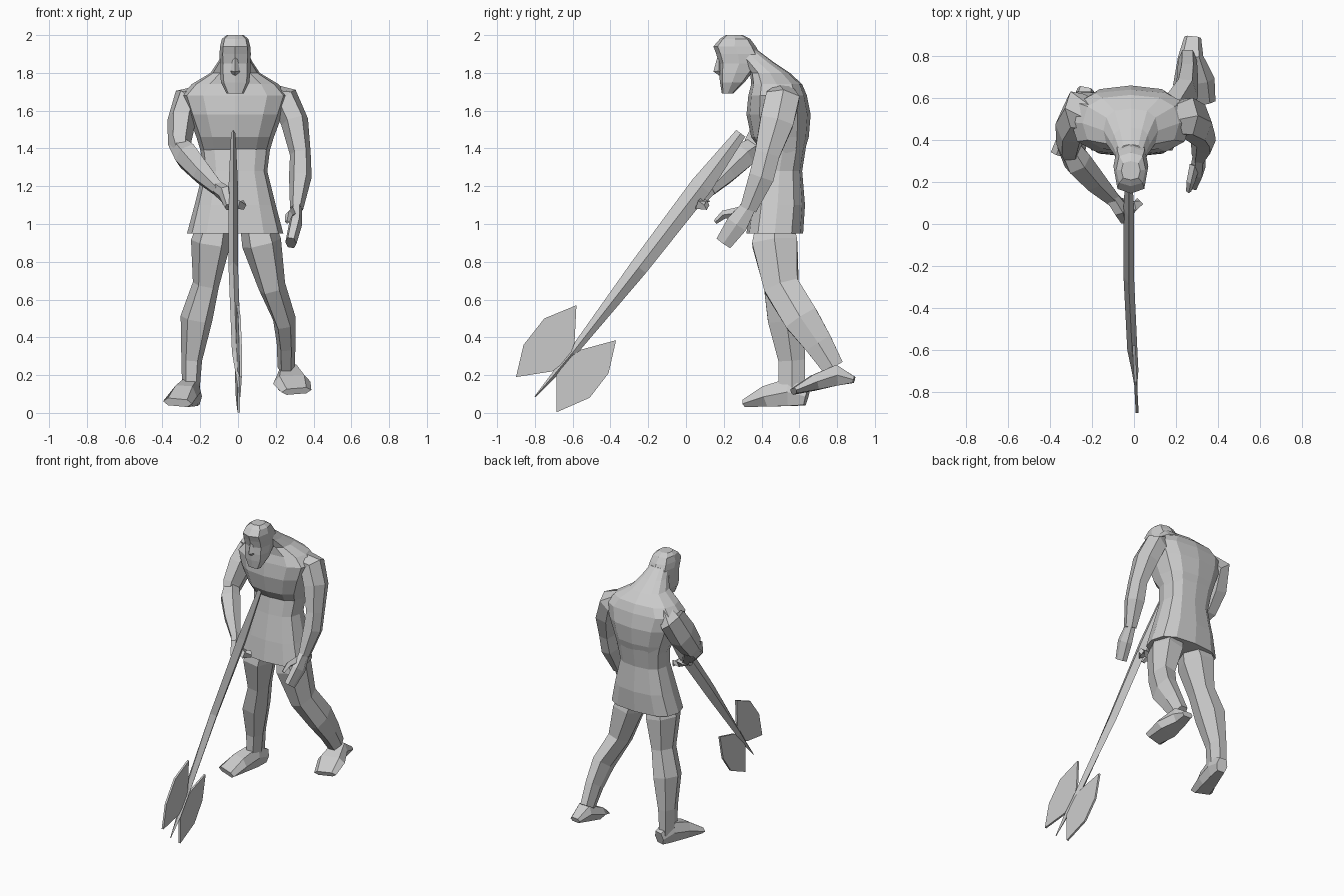
import bpy
import bmesh
import math
from mathutils import Vector

default_cube = bpy.data.objects.get("Cube")
if default_cube:
    bpy.data.objects.remove(default_cube, do_unlink=True)

# One plain stone colour for the whole figure
stone_grey = bpy.data.materials.new("stone_grey")
stone_grey.use_nodes = True
colour = (.6, .6, .6, 1)
stone_grey.diffuse_color = colour
stone_grey.node_tree.nodes["Principled BSDF"].inputs["Base Color"].default_value = colour


def finish(name, bm):
    """Turn a bmesh into a flat shaded object."""
    bmesh.ops.recalc_face_normals(bm, faces=bm.faces)
    mesh = bpy.data.meshes.new(name)
    bm.to_mesh(mesh)
    bm.free()
    mesh.materials.append(stone_grey)
    model_part = bpy.data.objects.new(name, mesh)
    bpy.context.collection.objects.link(model_part)
    return model_part


def bridge(bm, low, high):
    """Join two matching loops of vertices with quads."""
    for i in range(len(low)):
        bm.faces.new((low[i - 1], low[i], high[i], high[i - 1]))


def skin(name, frames, sides, boxy):
    """Bridge rings given as (centre, u axis, v axis) and cap both ends."""
    bm = bmesh.new()
    rings = []

    def squared(value):
        return math.copysign(abs(value) ** boxy, value)

    for centre, u, v in frames:
        ring = []
        for i in range(sides):
            angle = math.tau * i / sides
            offset = u * squared(math.cos(angle)) + v * squared(math.sin(angle))
            ring.append(bm.verts.new(centre + offset))
        rings.append(ring)
    for low, high in zip(rings, rings[1:]):
        bridge(bm, low, high)
    bm.faces.new(rings[0])
    bm.faces.new(rings[-1])
    return finish(name, bm)


def limb(name, rings, sides=6, boxy=.85):
    """Sweep rings (x, y, z, side radius, depth radius) along their path."""
    points = [Vector(ring[:3]) for ring in rings]
    frames = []
    for i, ring in enumerate(rings):
        before, after = points[max(i - 1, 0)], points[min(i + 1, len(points) - 1)]
        along = (after - before).normalized()
        side = Vector((1, 0, 0))
        side = (side - along * side.dot(along)).normalized()
        frames.append((points[i], side * ring[3], along.cross(side) * ring[4]))
    return skin(name, frames, sides, boxy)


def stack(name, levels, sides=8, boxy=.8, x=-.015):
    """Stack level rings (height, half width, front, back)."""
    frames = []
    for z, half, front, back in levels:
        centre = Vector((x, (front + back) / 2, z))
        frames.append((centre, Vector((half, 0, 0)), Vector((0, (back - front) / 2, 0))))
    return skin(name, frames, sides, boxy)


def plate(name, outline, thickness):
    """Thin upright plate from a convex (y, z) outline, leaning slightly sideways."""
    bm = bmesh.new()
    near, far = ([bm.verts.new((offset - .03 - .05 * y, y, z)) for y, z in outline]
                 for offset in (-thickness / 2, thickness / 2))
    bridge(bm, near, far)
    bm.faces.new(near)
    bm.faces.new(far)
    return finish(name, bm)


# Body: flared tunic, waist, chest ledge, hunched back and neck
stack("tunic", [
    (.95, .255, .32, .62),
    (1.1, .215, .34, .63),
    (1.28, .17, .375, .615),
    (1.44, .19, .4, .64),
], sides=12, boxy=.75)
stack("chest", [
    (1.36, .175, .42, .62),
    (1.46, .205, .345, .65),
    (1.58, .25, .32, .66),
    (1.68, .285, .33, .64),
    (1.74, .23, .345, .615),
    (1.8, .13, .34, .55),
    (1.86, .09, .3, .46),
    (1.92, .06, .25, .38),
], sides=12, boxy=.75)

# Head: beard, jaw, brow and crown
stack("head", [
    (1.69, .045, .19, .25),
    (1.75, .075, .18, .31),
    (1.8, .08, .175, .35),
    (1.85, .08, .175, .39),
    (1.9, .083, .16, .39),
    (1.94, .08, .145, .37),
    (1.98, .07, .18, .34),
    (2, .045, .21, .3),
], boxy=.65)
limb("nose", [
    (-.015, .175, 1.88, .012, .01),
    (-.015, .175, 1.81, .025, .03),
    (-.015, .185, 1.79, .015, .01),
], sides=4)

# Hanging arm
limb("left_arm", [
    (.15, .5, 1.7, .05, .07),
    (.25, .51, 1.66, .075, .1),
    (.3, .48, 1.54, .073, .1),
    (.33, .43, 1.37, .055, .075),
    (.33, .4, 1.25, .06, .075),
    (.31, .33, 1.08, .035, .05),
])
limb("left_hand", [
    (.31, .33, 1.09, .03, .045),
    (.305, .27, 1, .035, .065),
    (.28, .2, .9, .03, .05),
])
limb("left_thumb", [
    (.29, .28, 1.06, .025, .03),
    (.27, .2, 1.05, .02, .022),
    (.26, .155, 1.01, .012, .012),
], sides=4)

# Bent arm reaching across to the handle
limb("right_upper_arm", [
    (-.17, .51, 1.7, .05, .07),
    (-.27, .54, 1.66, .075, .1),
    (-.3, .47, 1.54, .075, .105),
    (-.31, .38, 1.42, .06, .085),
    (-.3, .32, 1.36, .04, .05),
])
limb("right_forearm", [
    (-.32, .38, 1.42, .05, .05),
    (-.27, .3, 1.36, .07, .075),
    (-.19, .21, 1.27, .058, .062),
    (-.1, .12, 1.18, .035, .04),
])
limb("right_hand", [
    (-.11, .13, 1.19, .035, .04),
    (-.07, .08, 1.16, .035, .055),
    (-.05, .02, 1.09, .02, .025),
])
limb("right_fingers", [
    (-.07, .09, 1.13, .03, .04),
    (0, .08, 1.1, .03, .035),
    (.03, .11, 1.1, .02, .025),
], sides=4)

# Forward standing leg
limb("right_leg", [
    (-.12, .47, 1, .09, .11),
    (-.145, .47, .9, .105, .135),
    (-.17, .5, .68, .07, .1),
    (-.22, .53, .5, .085, .11),
    (-.245, .56, .28, .055, .08),
    (-.25, .56, .1, .045, .08),
])
limb("right_foot", [
    (-.23, .64, .085, .04, .05),
    (-.25, .55, .11, .055, .08),
    (-.285, .43, .09, .07, .06),
    (-.32, .32, .055, .08, .022),
], boxy=.6)

# Trailing leg, heel lifted
limb("left_leg", [
    (.1, .47, 1, .09, .11),
    (.125, .47, .9, .105, .135),
    (.18, .505, .67, .072, .105),
    (.245, .61, .5, .06, .105),
    (.255, .7, .37, .05, .085),
    (.255, .78, .24, .045, .065),
])
limb("left_foot", [
    (.28, .89, .175, .04, .018),
    (.27, .8, .2, .06, .06),
    (.285, .68, .16, .1, .045),
    (.31, .57, .115, .08, .018),
], boxy=.6)

# Double-bladed axe: handle running into a spike, with a thin blade on each side
limb("axe_handle", [
    (-.025, .29, 1.48, .012, .03),
    (-.025, .08, 1.2, .025, .058),
    (-.025, -.25, .77, .025, .048),
    (-.008, -.6, .32, .024, .022),
    (.005, -.7, .2, .016, .014),
    (.01, -.8, .085, .003, .003),
], sides=4, boxy=1)
plate("upper_blade", [
    (-.59, .37), (-.58, .57), (-.75, .5), (-.86, .36), (-.9, .19), (-.707, .22), (-.62, .29),
], .014)
plate("lower_blade", [
    (-.686, .2), (-.686, .003), (-.51, .08), (-.41, .21), (-.37, .385), (-.555, .335), (-.62, .29),
], .014)
